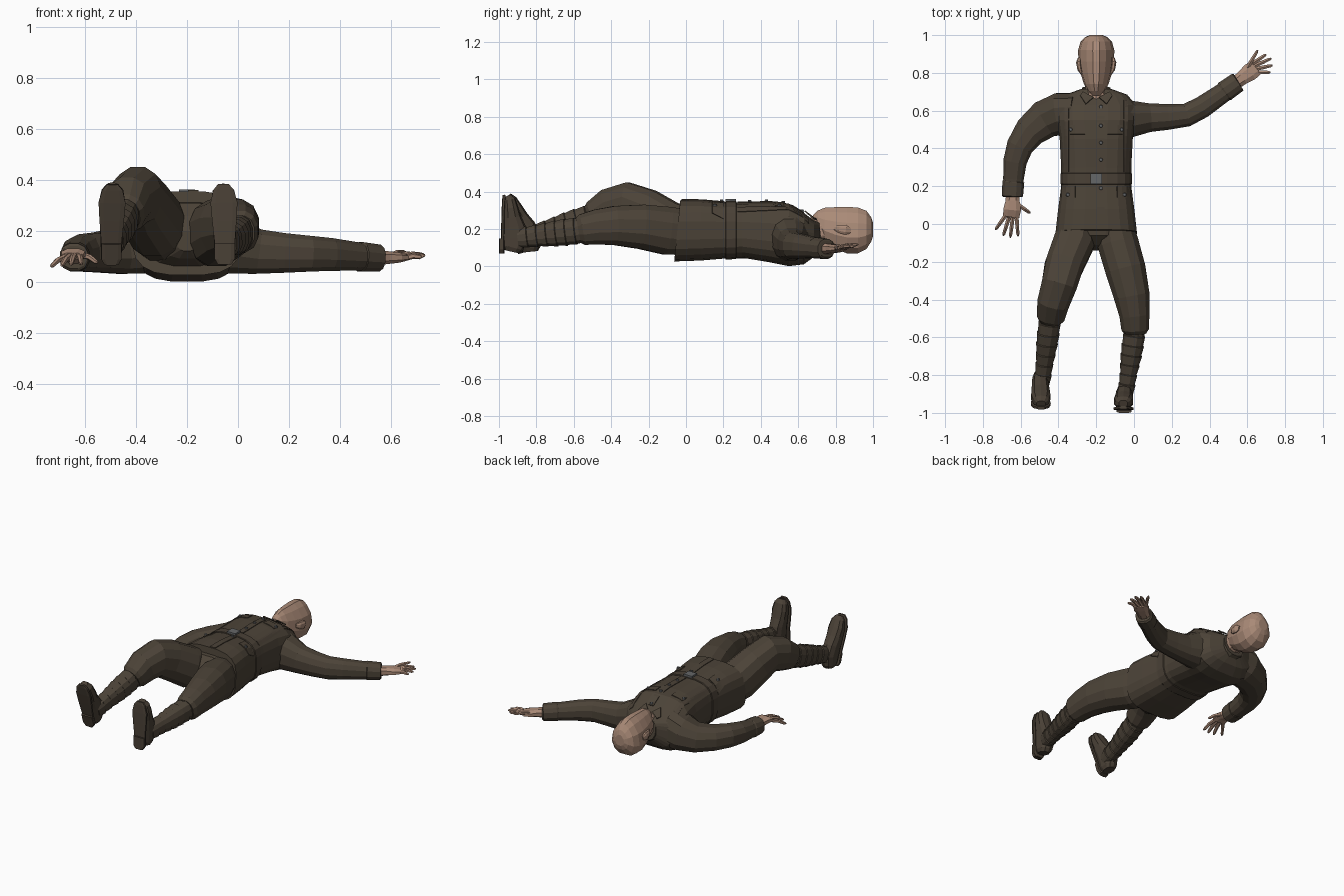
import bpy, bmesh, math
from mathutils import Vector
from mathutils.bvhtree import BVHTree


def material(name, rgb):
    m = bpy.data.materials.new(name)
    m.diffuse_color = (*rgb, 1)
    return m


CLOTH = material("olive_brown_cloth", (0.072, 0.056, 0.039))
LEATHER = material("dark_brown_leather", (0.068, 0.052, 0.037))
SKIN = material("skin", (0.40, 0.255, 0.185))
METAL = material("grey_metal", (0.13, 0.135, 0.14))
CX = -0.2                                   # body centre line


def finish(name, bm, mat):
    bmesh.ops.recalc_face_normals(bm, faces=bm.faces)
    me = bpy.data.meshes.new(name)
    bm.to_mesh(me)
    bm.free()
    me.materials.append(mat)
    ob = bpy.data.objects.new(name, me)
    bpy.context.collection.objects.link(ob)
    return ob


def loft(name, rings, mat):
    bm = bmesh.new()
    vs = [[bm.verts.new(p) for p in r] for r in rings]
    n = len(vs[0])
    for a, b in zip(vs, vs[1:]):
        for i in range(n):
            bm.faces.new((a[i], a[(i + 1) % n], b[(i + 1) % n], b[i]))
    bm.faces.new(vs[0])
    bm.faces.new(vs[-1])
    return finish(name, bm, mat)


def oval(n, k):
    """Unit superellipse points."""
    out = []
    for i in range(n):
        a = 2 * math.pi * (i + 0.5) / n
        c, s = math.cos(a), math.sin(a)
        out.append((math.copysign(abs(c) ** k, c), math.copysign(abs(s) ** k, s)))
    return out


def tube(name, pts, mat, n=10, k=0.85, ref=(0, 0, 1)):
    """Limb through (x, y, z, half width, half height) stations."""
    P = [Vector(p[:3]) for p in pts]
    rings = []
    for i, p in enumerate(pts):
        t = (P[min(i + 1, len(P) - 1)] - P[max(i - 1, 0)]).normalized()
        side = t.cross(Vector(ref)).normalized()
        up = side.cross(t)
        rings.append([P[i] + side * u * p[3] + up * v * p[4] for u, v in oval(n, k)])
    return loft(name, rings, mat)


def body(name, stations, mat, n=16, k=0.75, front=0.0):
    """Section rings along y from (y, half width, z low, z high)."""
    rings = []
    for y, hw, lo, hi in stations:
        rings.append([(CX + hw * u * (1 - front * max(v, 0)), y, (lo + hi) / 2 + (hi - lo) / 2 * v)
                      for u, v in oval(n, k)])
    return loft(name, rings, mat)


# tunic and seat of the trousers
tunic = body("tunic", [(-0.03, .217, .025, .356), (0.08, .203, .03, .356), (0.2, .187, .04, .345),
                       (0.3, .187, .045, .343), (0.45, .195, .02, .346), (0.55, .21, .0, .337),
                       (0.63, .212, .01, .287), (0.685, .165, .05, .245), (0.715, .08, .1, .235)],
             CLOTH, 20, .66)
for v in tunic.data.vertices:               # hem hangs lower at the back
    if v.co.y < -0.02:
        v.co.y -= (0.356 - v.co.z) * 0.1
body("trouser_seat", [(0.03, .185, .05, .32), (-0.06, .17, .06, .31),
                      (-0.11, .10, .09, .26), (-0.14, .04, .12, .2)], CLOTH)
body("belt", [(0.21, .187, .037, .347), (0.213, .191, .035, .351),
              (0.267, .191, .038, .350), (0.27, .187, .041, .346)], LEATHER, 20, .66)

# flat tunic details draped on the chest
tb = bmesh.new()
tb.from_mesh(tunic.data)
tree = BVHTree.FromBMesh(tb)
tb.free()


def surface(x, y):
    hit = tree.ray_cast(Vector((x, y, 1)), Vector((0, 0, -1)))[0]
    return hit.z if hit else 0.2


def patch(name, corners, mat, n=6, lift=0.003):
    """Quad of (x, y) corners draped on the tunic front."""
    bm = bmesh.new()
    a, b, c, d = [Vector(p) for p in corners]
    g = []
    for i in range(n + 1):
        l, r = a.lerp(d, i / n), b.lerp(c, i / n)
        row = [l.lerp(r, j / 3) for j in range(4)]
        g.append([bm.verts.new((q.x, q.y, surface(q.x, q.y) + lift)) for q in row])
    for i in range(n):
        for j in range(3):
            bm.faces.new((g[i][j], g[i][j + 1], g[i + 1][j + 1], g[i + 1][j]))
    ob = finish(name, bm, mat)
    ob.modifiers.new("thickness", 'SOLIDIFY').thickness = 0.007
    ob.modifiers["thickness"].offset = 0
    return ob


def rect(name, x0, x1, y0, y1, **kw):
    patch(name, [(x0, y0), (x1, y0), (x1, y1), (x0, y1)], kw.pop("mat", CLOTH), **kw)


def button(x, y, extra=0.006):
    bm = bmesh.new()
    bmesh.ops.create_cone(bm, cap_ends=True, segments=8, radius1=.011, radius2=.008, depth=.012)
    bmesh.ops.translate(bm, verts=bm.verts, vec=(x, y, surface(x, y) + extra))
    finish("button", bm, METAL)


rect("button_placket", -.195, -.155, .275, .63, lift=.001)
rect("skirt_placket", -.195, -.155, -.025, .205, lift=.001)
for y in (.62, .52, .43, .34, .19):
    button(-.175, y)
for s in (-1, 1):
    def sx(d):
        return CX + s * d
    rect("shoulder_strap", sx(.145), sx(.167), .275, .655, mat=LEATHER, n=10, lift=.001)
    rect("chest_pocket_flap", sx(.06), sx(.138), .475, .525, lift=.001)
    button(sx(.135), .5, .007)
    rect("hip_pocket_flap", sx(.11), sx(.182), .14, .2)
    button(sx(.15), .155, .009)
    patch("collar_wing", [(sx(.015), .67), (sx(.055), .635), (sx(.085), .68), (sx(.07), .70)], CLOTH, 3, .014)

# belt buckle
bm = bmesh.new()
bmesh.ops.create_cube(bm, size=1)
bmesh.ops.scale(bm, verts=bm.verts, vec=(.062, .056, .02))
bmesh.ops.translate(bm, verts=bm.verts, vec=(CX, .24, .351))
finish("belt_buckle", bm, METAL)

# collar, neck, head and ears
tube("collar", [(CX, .655, .16, .10, .095), (CX, .69, .168, .084, .085), (CX, .72, .172, .076, .076)], CLOTH, 12)
tube("neck", [(CX, .65, .18, .06, .085), (CX, .73, .19, .058, .068), (CX, .80, .20, .06, .066)], SKIN)
body("head", [(0.68, .022, .235, .275), (0.705, .045, .19, .30), (0.74, .067, .125, .316),
              (0.80, .086, .088, .320), (0.86, .097, .066, .322), (0.92, .099, .066, .318),
              (0.965, .086, .09, .300), (0.99, .06, .13, .265), (1.0, .035, .16, .235)],
     SKIN, 12, .88, .4)
for s in (-1, 1):
    x = CX + s * .084
    tube("ear", [(x - s * .006, .795, .205, .006, .012), (x + s * .004, .82, .20, .013, .022),
                 (x + s * .009, .855, .195, .014, .028), (x + s * .006, .88, .19, .007, .015)], SKIN, 8)

# sleeves with turned cuffs
tube("left_sleeve", [(-.10, .57, .165, .105, .13), (-.02, .555, .14, .10, .115), (.08, .563, .118, .078, .09),
                     (.18, .567, .113, .07, .08), (.28, .577, .11, .063, .072), (.36, .618, .107, .06, .066),
                     (.45, .68, .10, .055, .058), (.53, .735, .095, .05, .05)], CLOTH, 12)
tube("left_cuff", [(.475, .698, .098, .054, .055), (.48, .702, .098, .058, .059),
                   (.548, .75, .093, .055, .054), (.553, .753, .093, .048, .045)], CLOTH, 12)
tube("right_sleeve", [(-.30, .585, .165, .11, .13), (-.39, .583, .14, .115, .115), (-.47, .555, .12, .105, .092),
                      (-.55, .49, .115, .088, .08), (-.605, .41, .113, .073, .075), (-.63, .33, .108, .064, .068),
                      (-.638, .24, .10, .056, .058), (-.642, .16, .098, .05, .05)], CLOTH, 12)
tube("right_cuff", [(-.638, .228, .098, .056, .055), (-.639, .222, .098, .06, .059),
                    (-.643, .148, .096, .057, .055), (-.643, .142, .096, .05, .045)], CLOTH, 12)


# hands
def hand(side, palm, fingers):
    tube(side + "_palm", palm, SKIN, 8)
    for base, tip in fingers:
        a, b = Vector(base), Vector(tip)
        m = a.lerp(b, .5) + Vector((0, 0, .006))
        tube(side + "_finger", [(*a, .012, .012), (*m, .011, .011), (*a.lerp(b, .88), .009, .009),
                                (*b, .004, .004)], SKIN, 6)


hand("left", [(.53, .74, .093, .036, .032), (.575, .775, .095, .04, .027),
              (.615, .805, .095, .05, .022), (.645, .828, .095, .045, .015)],
     [((.59, .81, .098), (.655, .92, .118)), ((.625, .848, .097), (.70, .898, .108)),
      ((.64, .838, .096), (.727, .877, .108)), ((.65, .822, .094), (.733, .84, .104)),
      ((.65, .803, .092), (.722, .803, .098))])
hand("right", [(-.643, .17, .096, .036, .034), (-.643, .12, .105, .04, .028),
               (-.645, .075, .11, .05, .022), (-.65, .04, .10, .046, .015)],
     [((-.61, .10, .105), (-.55, .058, .075)), ((-.622, .04, .10), (-.614, -.065, .07)),
      ((-.642, .035, .103), (-.655, -.072, .068)), ((-.662, .035, .10), (-.692, -.062, .064)),
      ((-.68, .045, .096), (-.733, -.03, .06))])

# trouser legs
tube("left_trouser", [(-.11, .04, .18, .09, .12), (-.085, -.10, .19, .112, .132), (-.045, -.24, .212, .11, .122),
                      (-.012, -.38, .218, .098, .108), (.002, -.48, .21, .082, .096),
                      (.006, -.555, .196, .075, .085), (.006, -.575, .192, .06, .07)], CLOTH, 12)
tube("right_trouser", [(-.29, .04, .18, .09, .12), (-.32, -.10, .22, .112, .132), (-.37, -.22, .295, .105, .125),
                       (-.395, -.32, .335, .097, .118), (-.425, -.41, .31, .088, .108),
                       (-.44, -.49, .268, .076, .085), (-.443, -.51, .258, .06, .07)], CLOTH, 12)


# wrapped shins: each band flares then steps in
def puttee(name, a, b, bands=7):
    pts = []
    for i in range(bands):
        for t, grow in ((i, .005), (i + .93, .0)):
            f = t / bands
            p = Vector(a).lerp(Vector(b), f)
            bulge = .008 * math.sin(math.pi * min(1, f * 1.5))
            pts.append((*p, .052 - .012 * f + bulge + grow, .066 - .014 * f + bulge + grow))
    tube(name, pts, CLOTH, 12)


puttee("left_puttee", (.008, -.54, .195), (-.045, -.90, .15))
puttee("right_puttee", (-.44, -.47, .27), (-.488, -.85, .155))


# boots: upper from heel to toe, sole and heel block; tilt points the toe forward
def boot(side, x, lean, tilt):
    y = (0, 1, 0)

    def place(pts):
        return [(x + lean * a, b + tilt * (.375 - c), c, w, d) for a, b, c, w, d in pts]
    tube(side + "_boot", place([(0, -.93, .078, .03, .04), (0, -.925, .10, .041, .056), (0, -.913, .15, .044, .070),
                                (0, -.92, .21, .046, .062), (.3, -.931, .26, .05, .05), (.6, -.938, .31, .053, .042),
                                (1, -.944, .355, .044, .033), (1, -.952, .378, .024, .02)]), LEATHER, 10, .8, y)
    tube(side + "_sole", place([(0, -.98, .07, .028, .009), (0, -.98, .09, .042, .009), (0, -.98, .16, .042, .009),
                                (.3, -.979, .24, .05, .009), (.6, -.977, .31, .055, .009),
                                (1, -.974, .36, .042, .009), (1, -.972, .382, .022, .008)]), LEATHER, 8, .5, y)
    tube(side + "_heel", place([(0, -.989, .068, .028, .011), (0, -.989, .09, .041, .011),
                                (0, -.989, .15, .041, .011)]), LEATHER, 8, .5, y)


boot("left", -.052, -.005, 0)
boot("right", -.496, .004, .33)
